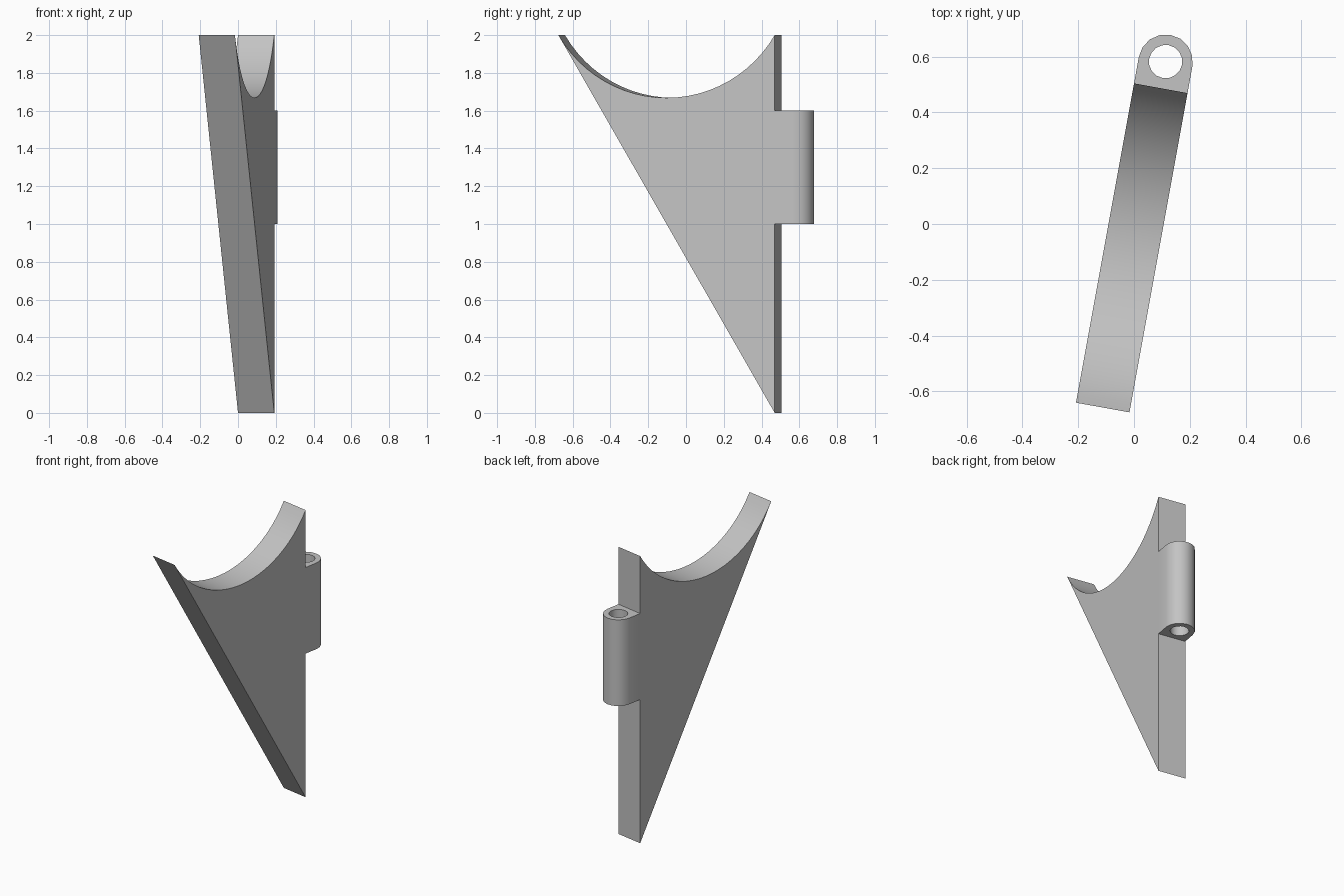
import bpy, bmesh, math

cube = bpy.data.objects.get("Cube")
if cube:
    bpy.data.objects.remove(cube, do_unlink=True)

HALF = 0.0975            # half thickness of the fin and radius of the lug
LENGTH = 1.164           # depth of the fin along its top
DIP = 0.332              # depth of the scooped top edge
TURN = math.radians(-10.3)

grey = bpy.data.materials.new("light_grey")
grey.use_nodes = True
colour = (0.55, 0.55, 0.55, 1)
grey.diffuse_color = colour
grey.node_tree.nodes["Principled BSDF"].inputs["Base Color"].default_value = colour


def finish(name, bm):
    """Turn a bmesh into a placed, shaded object."""
    bmesh.ops.recalc_face_normals(bm, faces=bm.faces[:])
    mesh = bpy.data.meshes.new(name)
    bm.to_mesh(mesh)
    bm.free()
    mesh.materials.append(grey)
    obj = bpy.data.objects.new(name, mesh)
    bpy.context.collection.objects.link(obj)
    obj.location = (0.096, 0.487, 0)
    obj.rotation_euler.z = TURN
    bpy.ops.object.select_all(action='DESELECT')
    obj.select_set(True)
    bpy.context.view_layer.objects.active = obj
    bpy.ops.object.shade_smooth_by_angle(angle=math.radians(28))
    return obj


# Fin: triangular plate with a circular scoop along the top
radius = ((LENGTH / 2) ** 2 + DIP ** 2) / (2 * DIP)
sweep = math.asin(LENGTH / 2 / radius)
centre_z = 2 - DIP + radius
steps = 24
profile = [(0, 0)]
for i in range(steps + 1):
    a = sweep * (1 - 2 * i / steps)
    profile.append((-LENGTH / 2 + radius * math.sin(a), centre_z - radius * math.cos(a)))

bm = bmesh.new()
side = bm.faces.new([bm.verts.new((-HALF, y, z)) for y, z in profile])
moved = bmesh.ops.extrude_face_region(bm, geom=[side])["geom"]
bmesh.ops.translate(bm, vec=(2 * HALF, 0, 0),
                    verts=[v for v in moved if isinstance(v, bmesh.types.BMVert)])
finish("fin_plate", bm)

# Hinge lug: rounded outside, flat against the fin, with a pin hole
SIDES = 16
PIN_Y, PIN_RADIUS = 0.097, 0.06
BOTTOM, TOP = 1.0, 1.6
outer, hole = [], []
for i in range(SIDES):
    a = 2 * math.pi * i / SIDES
    hole.append((PIN_RADIUS * math.cos(a), PIN_Y + PIN_RADIUS * math.sin(a)))
    if i <= SIDES // 2:
        outer.append((HALF * math.cos(a), PIN_Y + HALF * math.sin(a)))
    else:
        t = (i - SIDES // 2 - 1) / (SIDES // 2 - 2)
        outer.append((HALF * (2 * t - 1), 0))

bm = bmesh.new()
rings = [[bm.verts.new((x, y, z)) for x, y in loop]
         for loop, z in ((outer, BOTTOM), (outer, TOP), (hole, TOP), (hole, BOTTOM))]
for k in range(4):
    a, b = rings[k], rings[(k + 1) % 4]
    for i in range(SIDES):
        j = (i + 1) % SIDES
        bm.faces.new((a[i], a[j], b[j], b[i]))
finish("hinge_lug", bm)
